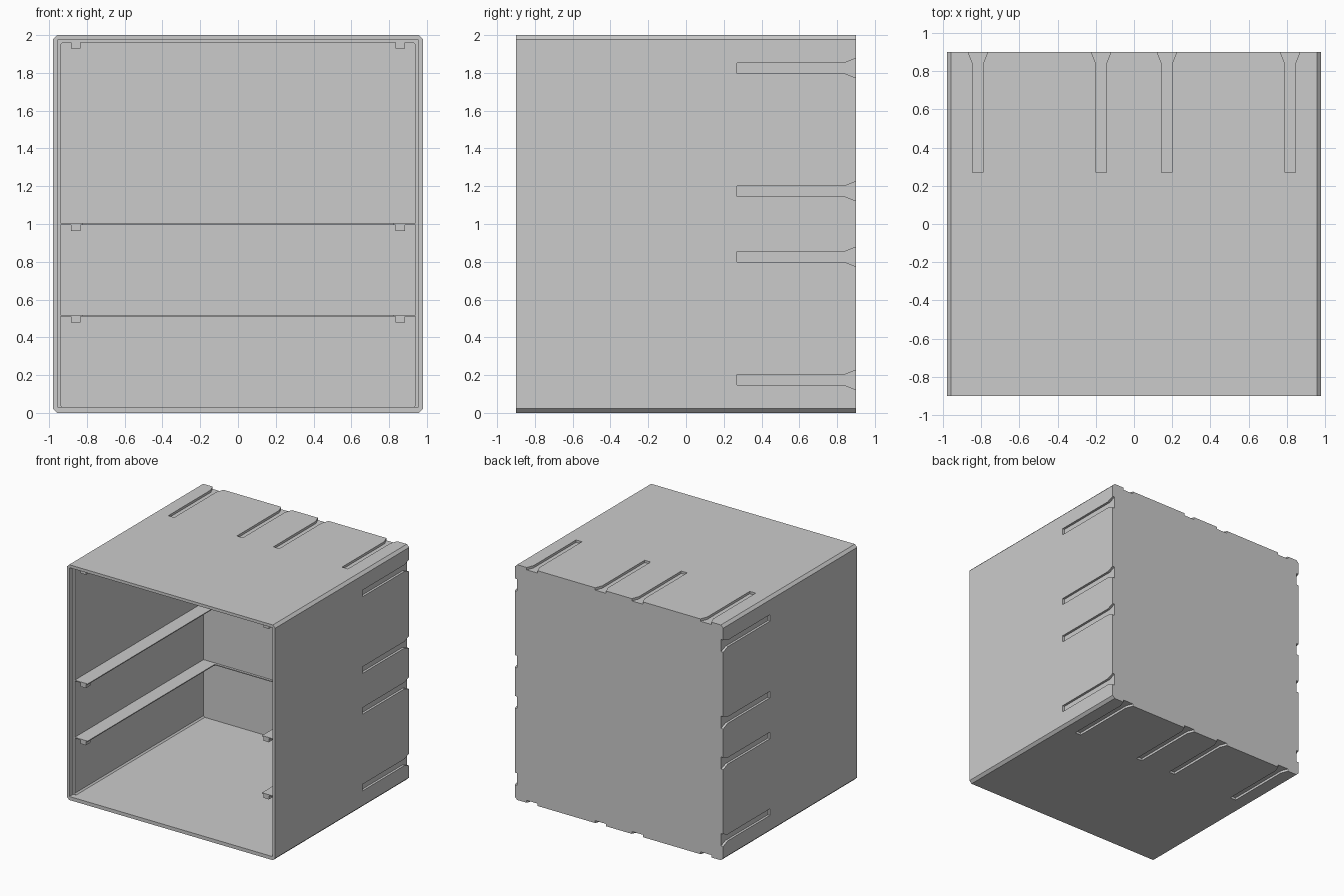
import bpy
import bmesh
from mathutils import Vector

cube = bpy.data.objects.get("Cube")
if cube:
    bpy.data.objects.remove(cube, do_unlink=True)

grey = bpy.data.materials.new("grey_plastic")
grey.use_nodes = True
colour = (0.6, 0.6, 0.6, 1)
grey.diffuse_color = colour
grey.node_tree.nodes["Principled BSDF"].inputs["Base Color"].default_value = colour


def add_prism(bm, points, sweep):
    """Closed prism: a flat outline swept along a vector."""
    face = bm.faces.new([bm.verts.new(p) for p in points])
    result = bmesh.ops.extrude_face_region(bm, geom=[face])
    moved = [v for v in result["geom"] if isinstance(v, bmesh.types.BMVert)]
    bmesh.ops.translate(bm, verts=moved, vec=Vector(sweep))


def add_box(bm, x, y, z):
    add_prism(bm, [(x[0], y[0], z[0]), (x[1], y[0], z[0]),
                   (x[1], y[0], z[1]), (x[0], y[0], z[1])], (0, y[1] - y[0], 0))


def make_object(name, bm):
    bmesh.ops.recalc_face_normals(bm, faces=bm.faces)
    mesh = bpy.data.meshes.new(name)
    bm.to_mesh(mesh)
    bm.free()
    mesh.materials.append(grey)
    obj = bpy.data.objects.new(name, mesh)
    bpy.context.collection.objects.link(obj)
    return obj


def cut(target, cutter):
    mod = target.modifiers.new("cut", 'BOOLEAN')
    mod.operation = 'DIFFERENCE'
    mod.solver = 'EXACT'
    mod.object = cutter
    bpy.context.view_layer.objects.active = target
    bpy.ops.object.modifier_apply(modifier=mod.name)
    bpy.data.objects.remove(cutter, do_unlink=True)


def chamfered(half, low, high, c, y):
    """Rectangle in the xz plane with cut corners."""
    right = [(half - c, low), (half, low + c), (half, high - c), (half - c, high)]
    left = [(-x, z) for x, z in reversed(right)]
    return [(x, y, z) for x, z in right + left]


# Outer casing
bm = bmesh.new()
add_prism(bm, chamfered(0.98, 0, 2, 0.022, -0.9), (0, 1.8, 0))
casing = make_object("casing", bm)

# Main cavity, then the shallow wider recess behind the front rim
bm = bmesh.new()
add_prism(bm, chamfered(0.94, 0.03, 1.96, 0.012, -1), (0, 1.88, 0))
cut(casing, make_object("cavity_cutter", bm))
bm = bmesh.new()
add_box(bm, (-0.955, 0.955), (-1, -0.85), (0.03, 1.975))
cut(casing, make_object("recess_cutter", bm))

# Connector slots on four sides, flared at the back edge
DEPTH = 0.02
outline = [(-0.028, 0.27), (0.028, 0.27), (0.028, 0.84), (0.06, 0.92),
           (-0.06, 0.92), (-0.028, 0.84)]
bm = bmesh.new()
for side in (-1, 1):
    for offset in (-0.172, 0.172):
        x_face = side * (0.98 - DEPTH)
        z_face = 1 + side * (1 - DEPTH)
        for sign in (-1, 1):
            # inner pair, then outer pair
            for pos in ([offset] if sign < 0 else [offset * 4.75]):
                add_prism(bm, [(x_face, y, 1 + pos * 1.01 + u) for u, y in outline],
                          (side * 0.1, 0, 0))
                add_prism(bm, [(pos + u * 0.99, y, z_face) for u, y in outline],
                          (0, 0, side * 0.1))
cut(casing, make_object("slot_cutter", bm))

# Drawer runners: side rails joined by a narrow ledge on the back wall
for name, top in (("lower", 0.518), ("upper", 1.004)):
    bm = bmesh.new()
    bottom = top - 0.008
    add_prism(bm, [(-0.945, -0.85, bottom), (-0.82, -0.85, bottom),
                   (-0.82, 0.86, bottom), (0.82, 0.86, bottom),
                   (0.82, -0.85, bottom), (0.945, -0.85, bottom),
                   (0.945, 0.885, bottom), (-0.945, 0.885, bottom)], (0, 0, 0.008))
    make_object(name + "_runner", bm)

# Small stops under the runners and under the roof
for name, top in (("lower", 0.514), ("upper", 1.0), ("roof", 1.964)):
    bm = bmesh.new()
    for side in (-1, 1):
        xs = sorted((side * 0.835, side * 0.885))
        add_box(bm, xs, (-0.85, -0.79), (top - 0.036, top))
    make_object(name + "_stops", bm)
